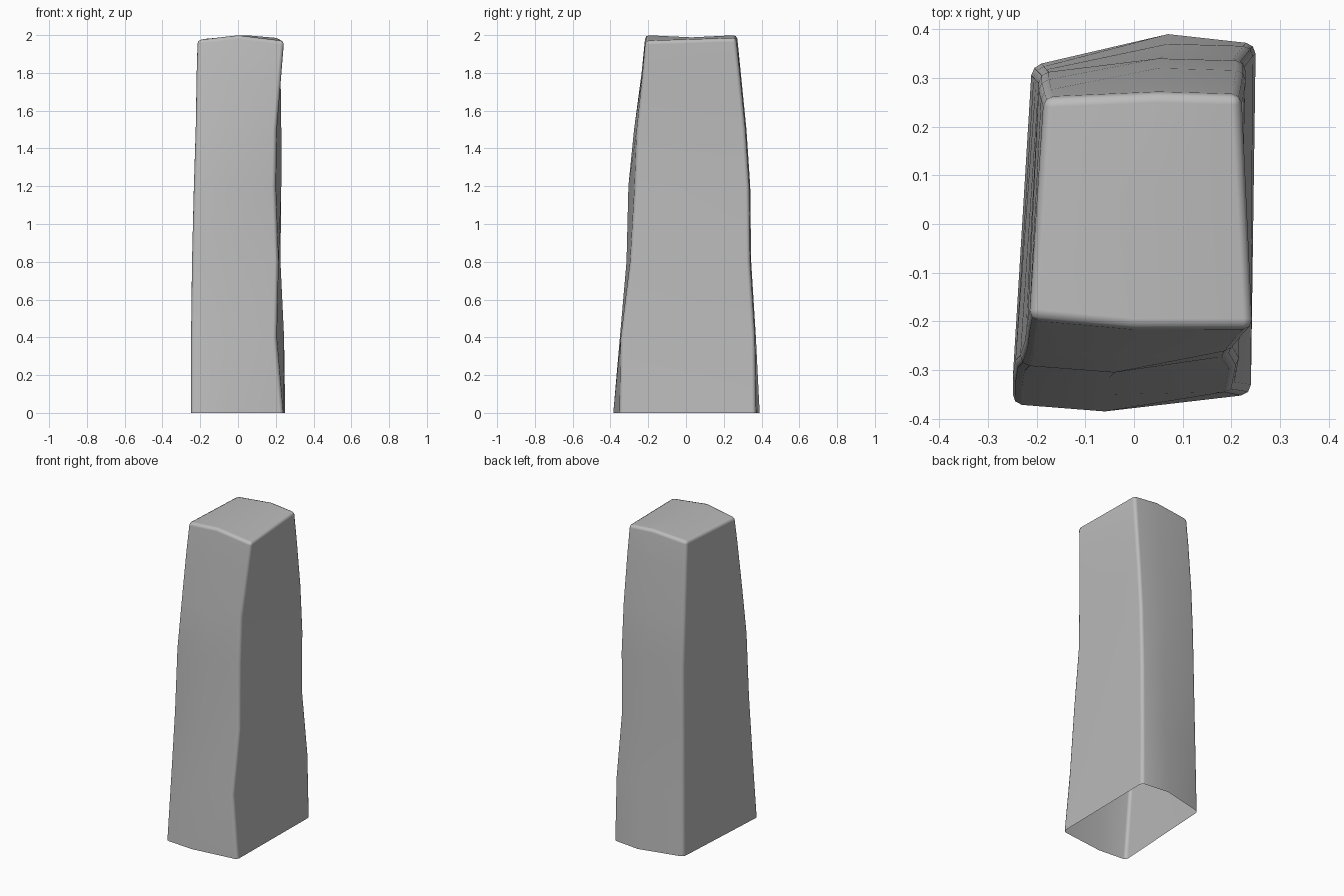
import bpy
import bmesh
import math

cube = bpy.data.objects.get("Cube")
if cube:
    bpy.data.objects.remove(cube, do_unlink=True)

# Matte grey stone
stone = bpy.data.materials.new("grey_stone")
stone.use_nodes = True
colour = (0.5, 0.5, 0.5, 1)
stone.diffuse_color = colour
shader = next(n for n in stone.node_tree.nodes if n.type == 'BSDF_PRINCIPLED')
shader.inputs["Base Color"].default_value = colour
shader.inputs["Roughness"].default_value = 0.8

# Uprights of the pillar, in hundredths: x and y at each height
heights = [0, 40, 80, 120, 150, 180, 198]
uprights = {
    "front_right": ([-25, -25, -24.5, -23.5, -22.5, -22, -21.5],
                    [-37, -33, -30, -29, -26, -22, -19.5]),
    "front_ridge": ([-6, -5, -5, -4, -3, -1, 0],
                    [-38.5, -35, -31.5, -30.5, -27.5, -23.5, -21.5]),
    "front_left": ([24, 20.5, 21.5, 20, 20.5, 23, 24.5],
                   [-35, -34.5, -29.5, -27, -26, -23, -21.5]),
    "back_left": ([25, 24.5, 22.5, 23, 23, 22.5, 22],
                  [37, 36.5, 34, 33.5, 31.5, 28.5, 26.5]),
    "back_ridge": ([7, 7, 6, 5, 5, 5, 5],
                   [39, 37, 34.5, 34, 32, 29, 27]),
    "back_right": ([-21, -20.5, -20, -19.5, -19.5, -19, -18.5],
                   [32.5, 32, 31.5, 31, 29.5, 27.5, 26]),
}
# Uneven crown heights, same order as the uprights
crown = [1.975, 2.0, 1.97, 1.985, 2.0, 1.98]

bm = bmesh.new()
columns = []
for (xs, ys), top in zip(uprights.values(), crown):
    column = []
    for x, y, z in zip(xs, ys, heights):
        level = top if z == heights[-1] else z / 100
        column.append(bm.verts.new((x / 100, y / 100, level)))
    columns.append(column)

# Sides, open underneath
for i, column in enumerate(columns):
    following = columns[(i + 1) % len(columns)]
    for k in range(len(heights) - 1):
        bm.faces.new((column[k], following[k], following[k + 1], column[k + 1]))

# Shallow dished crown
centre = bm.verts.new((0.01, 0.03, 1.988))
for i, column in enumerate(columns):
    bm.faces.new((column[-1], columns[(i + 1) % len(columns)][-1], centre))

# Bevel the four corner uprights and the rim only
weight = bm.edges.layers.float.new("bevel_weight_edge")
corners = [c for name, c in zip(uprights, columns) if "ridge" not in name]
for column in corners:
    for low, high in zip(column, column[1:]):
        bm.edges.get((low, high))[weight] = 1
for i, column in enumerate(columns):
    bm.edges.get((column[-1], columns[(i + 1) % len(columns)][-1]))[weight] = 1

mesh = bpy.data.meshes.new("stone_pillar")
bm.to_mesh(mesh)
bm.free()
mesh.materials.append(stone)
pillar = bpy.data.objects.new("stone_pillar", mesh)
bpy.context.collection.objects.link(pillar)

# Worn edges
bevel = pillar.modifiers.new("worn_edges", 'BEVEL')
bevel.limit_method = 'WEIGHT'
bevel.width = 0.02
bevel.segments = 2
bevel.use_clamp_overlap = True

bpy.ops.object.select_all(action='DESELECT')
pillar.select_set(True)
bpy.context.view_layer.objects.active = pillar
bpy.ops.object.shade_smooth_by_angle(angle=math.radians(60))
# Keep the broad faces flat between the rounded edges
normals = pillar.modifiers.new("broad_faces", 'WEIGHTED_NORMAL')
normals.keep_sharp = False
